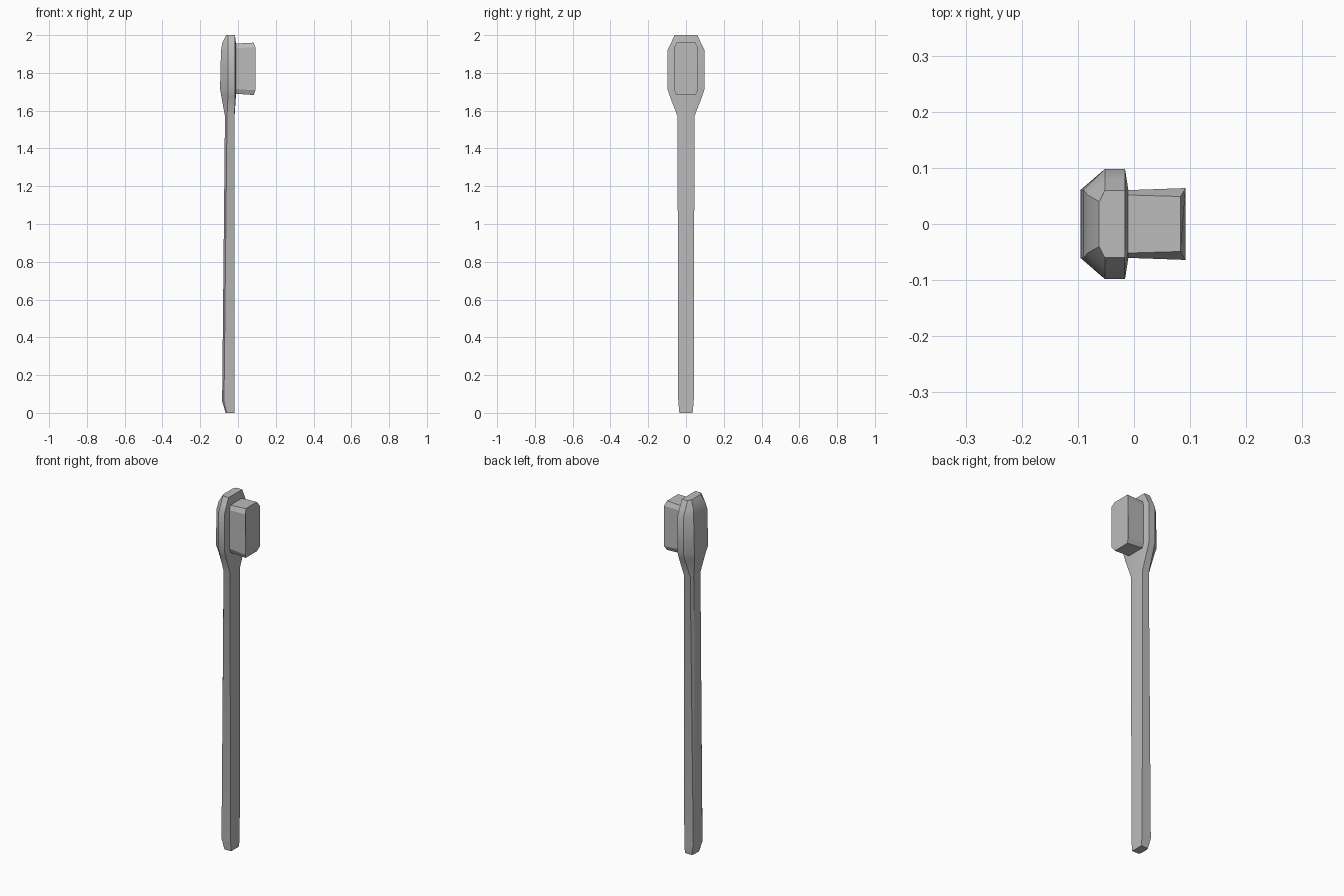
import bpy, math

cube = bpy.data.objects.get("Cube")
if cube:
    bpy.data.objects.remove(cube, do_unlink=True)

grey = bpy.data.materials.new("plain grey")
grey.use_nodes = True
shade = (0.5, 0.5, 0.5, 1)
grey.diffuse_color = shade
grey.node_tree.nodes["Principled BSDF"].inputs["Base Color"].default_value = shade


def loft(name, rings, smooth_angle):
    """Skin a list of equally long rings and cap both ends."""
    n = len(rings[0])
    verts = [p for ring in rings for p in ring]
    faces = [(k * n + i, k * n + (i + 1) % n, (k + 1) * n + (i + 1) % n, (k + 1) * n + i)
             for k in range(len(rings) - 1) for i in range(n)]
    faces += [tuple(reversed(range(n))), tuple(range(len(verts) - n, len(verts)))]
    mesh = bpy.data.meshes.new(name)
    mesh.from_pydata(verts, [], faces)
    mesh.materials.append(grey)
    obj = bpy.data.objects.new(name, mesh)
    bpy.context.collection.objects.link(obj)
    bpy.ops.object.select_all(action='DESELECT')
    obj.select_set(True)
    bpy.context.view_layer.objects.active = obj
    bpy.ops.object.mode_set(mode='EDIT')
    bpy.ops.mesh.select_all(action='SELECT')
    bpy.ops.mesh.normals_make_consistent(inside=False)
    bpy.ops.object.mode_set(mode='OBJECT')
    bpy.ops.object.shade_smooth_by_angle(angle=math.radians(smooth_angle))
    return obj


def body_ring(z, half, back_half, back, mid, front, pad_half, pad):
    """Cross-section: rounded back, straight sides, slightly raised front."""
    side = [(pad, pad_half), (front, half), (mid, half), (back, back_half)]
    return ([(x, y, z) for x, y in side] +
            [(x, -y, z) for x, y in reversed(side)])


# Handle, neck and head in one piece
sections = [
    (0.00, 0.035, 0.020, -0.065, -0.060, -0.018, 0.02, -0.018),
    (0.06, 0.041, 0.026, -0.084, -0.074, -0.018, 0.02, -0.018),
    (1.57, 0.045, 0.030, -0.069, -0.058, -0.018, 0.02, -0.018),
    (1.68, 0.087, 0.050, -0.089, -0.053, -0.016, 0.05, -0.011),
    (1.715, 0.098, 0.061, -0.095, -0.052, -0.016, 0.06, -0.010),
    (1.92, 0.098, 0.061, -0.090, -0.052, -0.016, 0.06, -0.010),
    (1.96, 0.079, 0.052, -0.083, -0.052, -0.016, 0.05, -0.011),
    (2.00, 0.060, 0.040, -0.062, -0.052, -0.016, 0.04, -0.016),
]
loft("handle_and_head", [body_ring(*s) for s in sections], 30)


def bristle_ring(x, half, top, bottom, cut, end_cut):
    """Chamfered rectangle facing the front of the head."""
    ring = []
    for z, step, s in ((top, -0.025, 1), (bottom, 0.025, -1)):
        corner = [(x - end_cut, half - cut, z), (x, half, z + step)]
        if s < 0:
            corner.reverse()
        ring += corner
    return ring + [(px, -py, pz) for px, py, pz in reversed(ring)]


# Block of bristles, flaring towards the tip
loft("bristles", [
    bristle_ring(-0.02, 0.060, 1.955, 1.69, 0.008, 0),
    bristle_ring(0.092, 0.064, 1.96, 1.683, 0.015, 0.009),
], 20)
